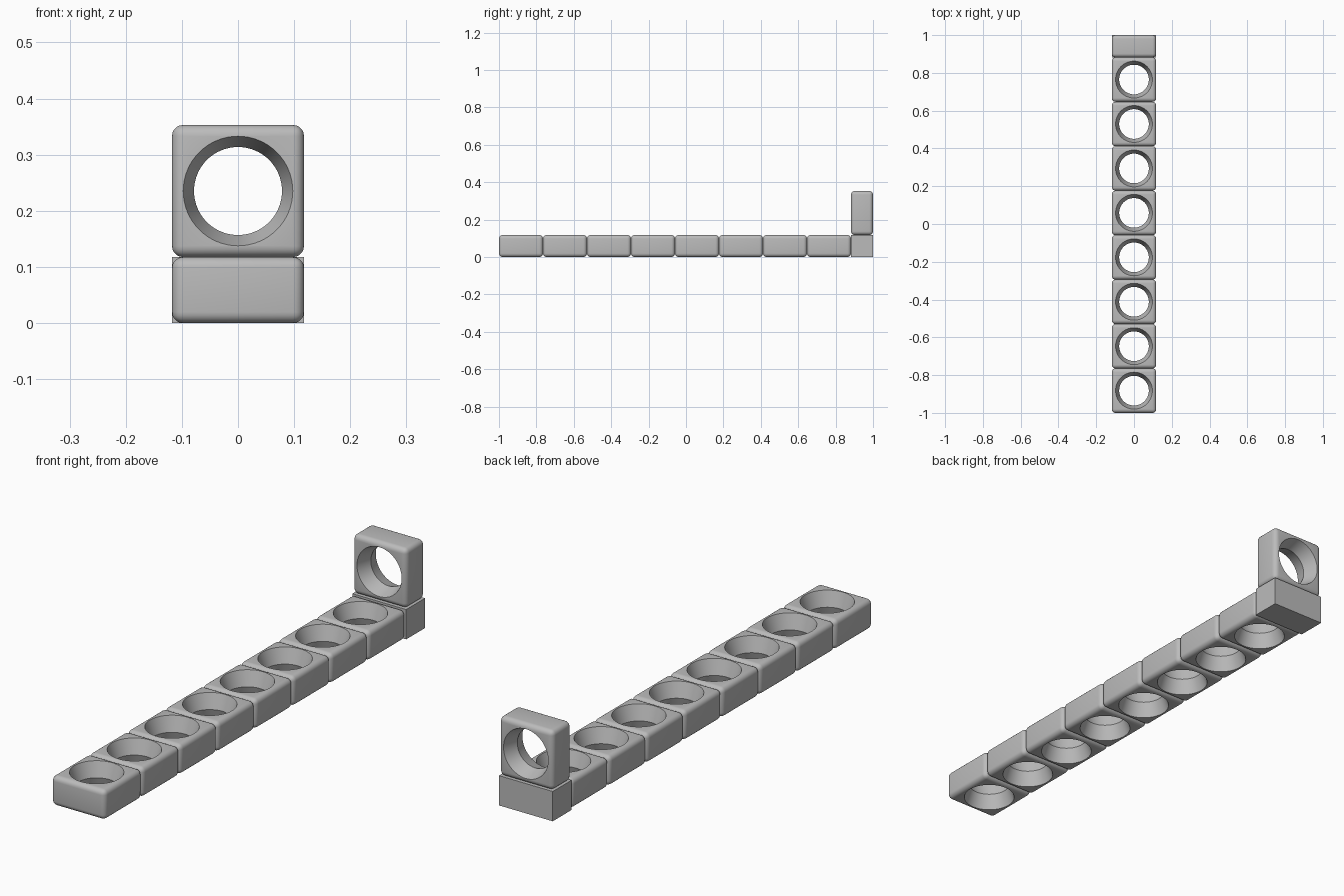
import bpy
import bmesh
from math import pi, radians
from mathutils import Matrix, Vector

if "Cube" in bpy.data.objects:
    bpy.data.objects.remove(bpy.data.objects["Cube"])

COUNT = 8                      # holed blocks lying in the row
SIZE = 2 / (COUNT + 0.5)       # block side
THICK = SIZE / 2               # block thickness
ROUND = SIZE / 12              # edge rounding
RIM, WAIST = SIZE * 0.415, SIZE / 3

grey = bpy.data.materials.new("grey")
grey.use_nodes = True
grey.diffuse_color = (0.5, 0.5, 0.5, 1)
grey.node_tree.nodes["Principled BSDF"].inputs["Base Color"].default_value = (0.5, 0.5, 0.5, 1)


def add_object(name, mesh, location=(0, 0, 0)):
    obj = bpy.data.objects.new(name, mesh)
    obj.location = location
    bpy.context.collection.objects.link(obj)
    return obj


def box_mesh(name, dims, rounding=0):
    bm = bmesh.new()
    bmesh.ops.create_cube(bm, size=1)
    bmesh.ops.scale(bm, vec=Vector(dims), verts=bm.verts)
    if rounding:
        bmesh.ops.bevel(bm, geom=bm.edges[:], offset=rounding, segments=5,
                        profile=0.5, affect='EDGES')
    mesh = bpy.data.meshes.new(name)
    bm.to_mesh(mesh)
    bm.free()
    mesh.materials.append(grey)
    return mesh


def hourglass_mesh(name, sides=64):
    # Two cones meeting at the waist, running a little past both block faces
    bm = bmesh.new()
    reach = THICK * 0.6
    wide = WAIST + (RIM - WAIST) * reach / (THICK / 2)
    rings = []
    for z, radius in ((-reach, wide), (0, WAIST), (reach, wide)):
        rings.append([bm.verts.new(Matrix.Rotation(2 * pi * i / sides, 3, 'Z')
                                   @ Vector((radius, 0, z))) for i in range(sides)])
    for low, high in zip(rings, rings[1:]):
        for i in range(sides):
            j = (i + 1) % sides
            bm.faces.new((low[i], low[j], high[j], high[i]))
    bm.faces.new(rings[0][::-1])
    bm.faces.new(rings[-1])
    mesh = bpy.data.meshes.new(name)
    bm.to_mesh(mesh)
    bm.free()
    mesh.materials.append(grey)
    return mesh


# Rounded block with a hole that narrows to the middle, baked once and shared
blank = add_object("blank", box_mesh("blank", (SIZE, SIZE, THICK), ROUND))
cutter = add_object("hole_cutter", hourglass_mesh("hole_cutter"))
cutter.hide_render = True
cut = blank.modifiers.new("hole", 'BOOLEAN')
cut.operation = 'DIFFERENCE'
cut.solver = 'EXACT'
cut.object = cutter
bpy.context.view_layer.update()
graph = bpy.context.evaluated_depsgraph_get()
block = bpy.data.meshes.new_from_object(blank.evaluated_get(graph))
block.name = "holed_block"
block.shade_smooth()
block.set_sharp_from_angle(angle=radians(30))
bpy.data.objects.remove(blank)
bpy.data.objects.remove(cutter)

# Row of blocks lying flat
for n in range(COUNT):
    add_object(f"row_block_{n + 1}", block, (0, -1 + SIZE * (n + 0.5), THICK / 2))

# Plain sharp-edged end block with a holed block standing on it
back_y = 1 - THICK / 2
add_object("end_block", box_mesh("end_block", (SIZE, THICK, THICK)), (0, back_y, THICK / 2))
upright = add_object("upright_block", block, (0, back_y, THICK + SIZE / 2))
upright.rotation_euler.x = pi / 2
